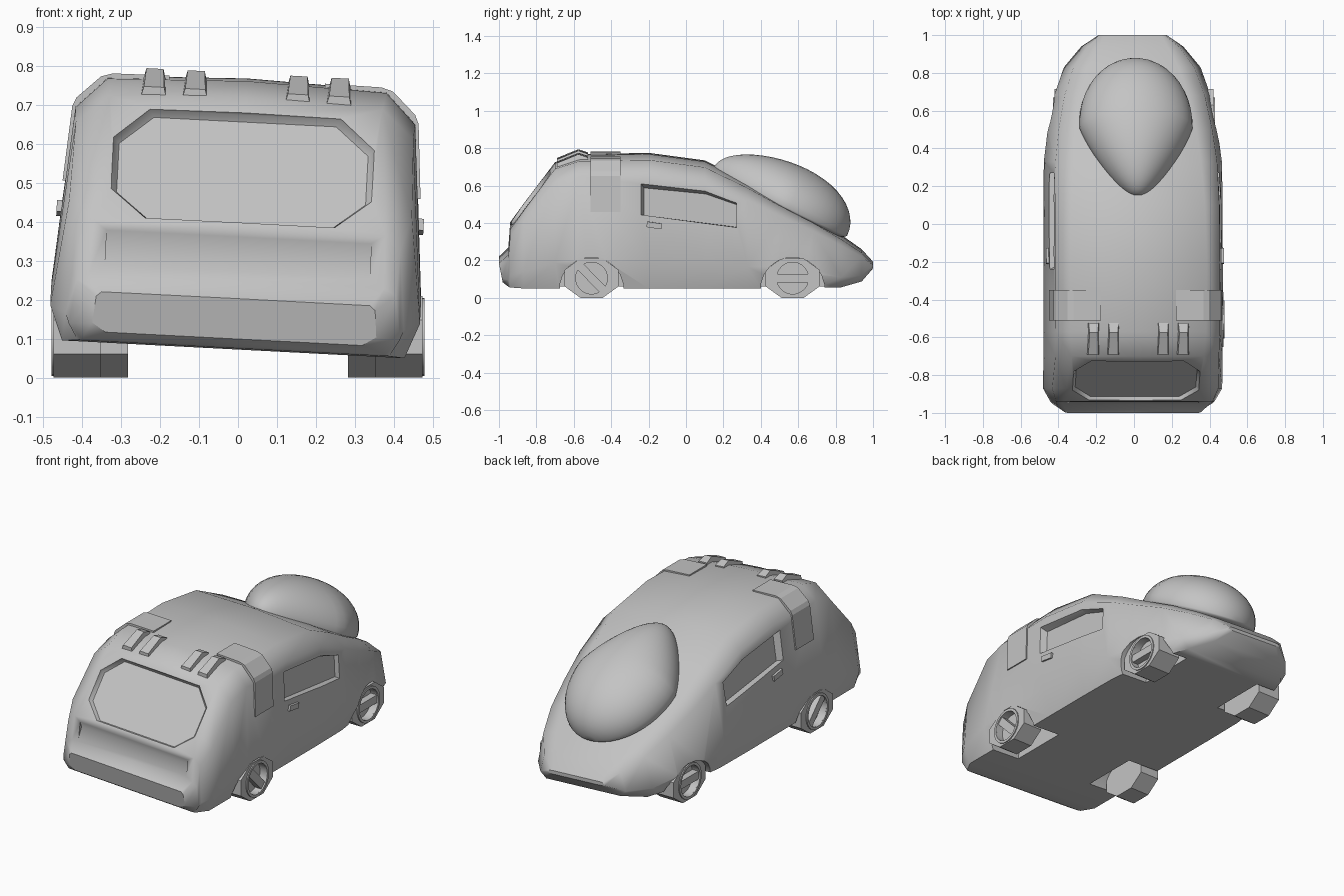
import bpy, bmesh
from math import pi, cos
from mathutils import Matrix, Vector

cube = bpy.data.objects.get("Cube")
if cube:
    bpy.data.objects.remove(cube, do_unlink=True)

grey = bpy.data.materials.new("plain_grey")
grey.use_nodes = True
grey.diffuse_color = (0.55, 0.55, 0.55, 1)
grey.node_tree.nodes["Principled BSDF"].inputs["Base Color"].default_value = grey.diffuse_color

# The coachwork leans slightly to one side on its wheels
LEAN = Matrix.Translation((-0.016, 0, 0)) @ Matrix.Rotation(0.052, 4, 'Y')


def finish(name, bm, matrix=LEAN):
    bmesh.ops.recalc_face_normals(bm, faces=bm.faces)
    bmesh.ops.transform(bm, matrix=matrix, verts=bm.verts)
    mesh = bpy.data.meshes.new(name)
    bm.to_mesh(mesh)
    bm.free()
    mesh.materials.append(grey)
    obj = bpy.data.objects.new(name, mesh)
    bpy.context.collection.objects.link(obj)
    return obj


def loft(name, rings, matrix=LEAN):
    bm = bmesh.new()
    loops = [[bm.verts.new(p) for p in ring] for ring in rings]
    n = len(loops[0])
    for a, b in zip(loops, loops[1:]):
        for i in range(n):
            j = (i + 1) % n
            bm.faces.new((a[i], a[j], b[j], b[i]))
    bm.faces.new(loops[0])
    bm.faces.new(loops[-1])
    return finish(name, bm, matrix)


def drum(name, radius, depth, segments, matrix):
    bm = bmesh.new()
    bmesh.ops.create_cone(bm, cap_ends=True, segments=segments, radius1=radius,
                          radius2=radius, depth=depth)
    bmesh.ops.rotate(bm, verts=bm.verts, matrix=Matrix.Rotation(pi / segments, 3, 'Z'))
    return finish(name, bm, matrix @ Matrix.Rotation(pi / 2, 4, 'Y'))


def box(name, size, matrix):
    bm = bmesh.new()
    bmesh.ops.create_cube(bm, size=1)
    bmesh.ops.scale(bm, vec=size, verts=bm.verts)
    return finish(name, bm, matrix)


def activate(obj):
    bpy.ops.object.select_all(action='DESELECT')
    obj.select_set(True)
    bpy.context.view_layer.objects.active = obj


def cut(obj, cutter):
    activate(obj)
    mod = obj.modifiers.new("cut", 'BOOLEAN')
    mod.operation, mod.solver, mod.object = 'DIFFERENCE', 'EXACT', cutter
    bpy.ops.object.modifier_apply(modifier=mod.name)
    bpy.data.objects.remove(cutter, do_unlink=True)


def smooth(obj, angle=0.75):
    activate(obj)
    bpy.ops.object.shade_smooth_by_angle(angle=angle)


# Body stations: y, floor, roof, half width, roof half width
stations = [
    (-1, .1, .203, .365, .345), (-.95, .08, .25, .425, .38),
    (-.94, .076, .385, .435, .375), (-.87, .073, .482, .475, .37),
    (-.70, .073, .708, .475, .35), (-.57, .073, .75, .475, .358),
    (-.2, .073, .757, .475, .362), (.1, .073, .717, .475, .355),
    (.33, .073, .605, .472, .34), (.5, .073, .51, .45, .32),
    (.68, .073, .415, .415, .285), (.83, .073, .325, .362, .235),
    (.94, .1, .25, .27, .18), (1, .165, .185, .18, .15)]


def section(y, floor, roof, w, wt):
    h = roof - floor
    half = [(w - .035, floor), (w, floor + .22 * h),
            (wt + .67 * (w - wt), roof - .115 * h), (wt, roof)]
    mirrored = [(-x, z) for x, z in reversed(half)]
    # The nose plate tips under towards the floor
    return [(x, y + (.02 * (roof - z) / h if y == -1 else 0), z)
            for x, z in half + [(0, roof + .012 * min(1, h * h * 4))] + mirrored]


body = loft("body", [section(*s) for s in stations])

# Windscreen recess on the sloping front
up = Vector((0, .608, .794))
out = Vector((0, -.794, .608))
centre = Vector((0, -.829, .537))
octagon = [(.335, .08), (.245, .174), (-.245, .174), (-.335, .08),
           (-.335, -.085), (-.245, -.174), (.245, -.174), (.335, -.085)]
cut(body, loft("windscreen_cutter", [
    [centre + Vector((x * k, 0, 0)) + up * s * k + out * d for x, s in octagon]
    for k, d in ((.955, -.02), (1, 0), (1.04, .08))]))

# Shallow groove below the windscreen
groove = [(-.99, .362), (-.942, .362), (-.926, .33), (-.95, .268), (-.99, .268)]
cut(body, loft("groove_cutter", [[(x, y, z) for y, z in groove] for x in (-.34, .34)]))

pane = [(-.24, .633), (.1, .597), (.27, .533), (.27, .4), (-.24, .468)]
for side, label in ((1, "left"), (-1, "right")):
    # Side window recess with a splayed frame
    cut(body, loft("window_cutter", [
        [(side * (.477 - .085 * (z - .22) - d - .05 * max(0, y - .1)),
          .27 + (y - .27) * ky, .4 + (z - .4) * kz) for y, z in pane]
        for d, ky, kz in ((.035, .97, .9), (0, 1, 1), (-.1, 1, 1))]))
    # Wheel arches
    for y in (-.505, .57):
        cut(body, drum("arch_cutter", .172, .4, 20,
                       Matrix.Translation((side * .45, y, .045))))

    # Door handle
    box(label + "_door_handle", (.025, .08, .03),
        LEAN @ Matrix.Translation((side * .459, -.17, .412)) @ Matrix.Rotation(-.15, 4, 'X'))

    # Thin panel wrapped over the shoulder
    strap = [(.2, .766), (.345, .764), (.375, .755), (.435, .698), (.445, .675),
             (.46, .483), (.4, .483), (.2, .7)]
    loft(label + "_shoulder_panel",
         [[(side * x, y, z) for x, z in strap] for y in (-.51, -.35)])

    # Roof lamps: blocks tapered towards the top
    lamp = [(-.69, .7, .035), (-.69, .735, .026), (-.575, .782, .022),
            (-.525, .765, .026), (-.525, .73, .035)]
    for n, x in enumerate((.132, .238)):
        loft(f"{label}_roof_lamp_{n + 1}",
             [[(side * x + s * w, y, z) for y, z, w in lamp] for s in (-1, 1)])

    # Wheels: flattened octagonal tyre, round recess and one cross bar
    for end, y, x, depth, tilt in (("front", -.505, .413, .12, -.8), ("rear", .57, .352, .14, 0)):
        place = Matrix.Translation((side * x, y, .105))
        name = f"{label}_{end}_wheel"
        face = depth / 2
        tyre = drum(name, 1 / cos(pi / 8), depth, 8,
                    place @ Matrix.Diagonal((1, .145, .105, 1)))
        cut(tyre, drum("rim_cutter", .085, .08, 32,
                       place @ Matrix.Translation((side * face, 0, 0))))
        smooth(tyre, .6)
        # Raised rim around the recess
        bm = bmesh.new()
        rings = []
        for r, d in ((.085, -.03), (.085, .006), (.1, .006), (.1, -.03)):
            ring = bmesh.ops.create_circle(bm, segments=32, radius=r)["verts"]
            bmesh.ops.translate(bm, verts=ring, vec=(0, 0, face + d))
            rings.append(ring)
        for a, b in zip(rings, rings[1:] + rings[:1]):
            for i in range(32):
                j = (i + 1) % 32
                bm.faces.new((a[i], a[j], b[j], b[i]))
        smooth(finish(name + "_rim", bm, place @ Matrix.Rotation(side * pi / 2, 4, 'Y')))
        box(name + "_bar", (.04, .175, .045),
            place @ Matrix.Translation((side * (face - .022), 0, 0)) @ Matrix.Rotation(tilt, 4, 'X'))

# Smooth coachwork with crisp edges round the nose and tail plates
smooth(body, .9)
mesh = body.data
for edge in mesh.edges:
    ends = [mesh.vertices[i].co.y for i in edge.vertices]
    if max(ends) < -.97 or min(ends) > .98:
        edge.use_edge_sharp = True

# Teardrop dome lying along the sloping tail
bm = bmesh.new()
bmesh.ops.create_uvsphere(bm, u_segments=40, v_segments=24, radius=1)
for v in bm.verts:
    across, rise, t = v.co
    along = .4 + .4 * t
    rise *= .215 * (1 + .15 * t) if rise > 0 else .06
    taper = 1 + .45 * t if t < 0 else 1 + .05 * t
    v.co = (.3 * across * taper, .15 + .89 * along + .457 * rise,
            .7 - .457 * along + .89 * rise)
smooth(finish("rear_dome", bm))
